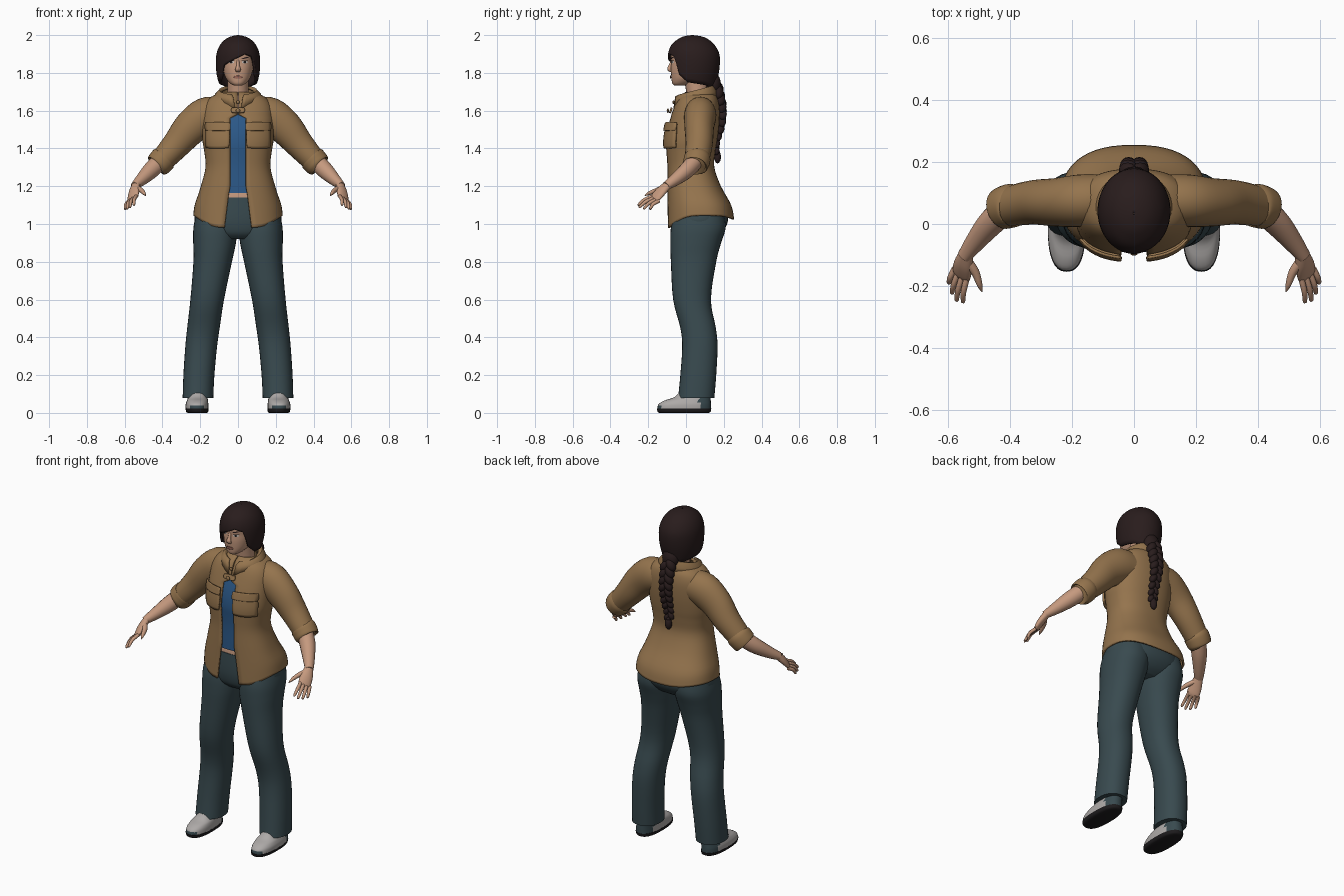
import bpy, bmesh, math
from math import sin, cos, pi, radians
from mathutils import Vector, Matrix, Euler

cube = bpy.data.objects.get("Cube")
if cube:
    bpy.data.objects.remove(cube)


def material(name, *rgb):
    m = bpy.data.materials.new(name)
    m.use_nodes = True
    m.diffuse_color = (*rgb, 1)
    m.node_tree.nodes["Principled BSDF"].inputs["Base Color"].default_value = (*rgb, 1)
    return m


SKIN = material("skin", .56, .32, .21)
TAN = material("tan cloth", .30, .175, .075)
SLATE = material("slate cloth", .040, .068, .078)
BLUE = material("blue cloth", .025, .10, .25)
HAIR = material("dark brown hair", .022, .012, .012)
GREY = material("light grey shoe", .42, .40, .39)
DARK = material("dark sole", .012, .011, .012)
WHITE = material("eye white", .6, .56, .52)
LIP = material("lip", .36, .15, .11)
parts = []


def finish(name, bm, mat, mirror=False, thick=0, side=-1, fix=True):
    """Turn a bmesh into an object with optional thickness and mirroring."""
    if fix:
        bmesh.ops.recalc_face_normals(bm, faces=bm.faces)
    me = bpy.data.meshes.new(name)
    bm.to_mesh(me)
    bm.free()
    me.materials.append(mat)
    ob = bpy.data.objects.new(name, me)
    bpy.context.collection.objects.link(ob)
    if thick:
        s = ob.modifiers.new("thickness", "SOLIDIFY")
        s.thickness, s.offset = thick, side
    if mirror:
        ob.modifiers.new("mirror", "MIRROR").use_mirror_merge = False
    parts.append(ob)
    return ob


def skin_rows(name, rows, mat, wrap=True, caps=True, **kw):
    """Bridge rows of points with quads."""
    bm = bmesh.new()
    vs = [[bm.verts.new(p) for p in row] for row in rows]
    n = len(rows[0])
    for lo, hi in zip(vs, vs[1:]):
        for j in range(n if wrap else n - 1):
            k = (j + 1) % n
            bm.faces.new((lo[j], lo[k], hi[k], hi[j]))
    if wrap and caps:
        bm.faces.new(vs[0][::-1])
        bm.faces.new(vs[-1])
    return finish(name, bm, mat, fix=wrap and caps, **kw)


def spline(pts, n=4):
    """Catmull-Rom interpolation of tuples."""
    ext = [pts[0], *pts, pts[-1]]
    out = []
    for a, b, c, d in zip(ext, ext[1:], ext[2:], ext[3:]):
        for i in range(n):
            t = i / n
            out.append(tuple(q + t * ((r - p) + t * (2 * p - 5 * q + 4 * r - s + t * (3 * (q - r) + s - p))) / 2
                             for p, q, r, s in zip(a, b, c, d)))
    return out + [tuple(pts[-1])]


def at(dense, z):
    """Section of a dense station list at height z."""
    z = min(max(z, dense[0][0]), dense[-1][0])
    for a, b in zip(dense, dense[1:]):
        if z <= b[0]:
            t = (z - a[0]) / (b[0] - a[0])
            return tuple(p + t * (q - p) for p, q in zip(a, b))


def around(st, a, p=2.0):
    """Point on a section (z, centre x, half width, front y, back y); angle 0 is front."""
    z, cx, rx, f, b = st
    power = lambda v: math.copysign(abs(v) ** (2 / p), v)
    return Vector((cx + rx * power(sin(a)), (f + b) / 2 - (b - f) / 2 * power(cos(a)), z))


def loft(name, stations, mat, p=2.2, n=32, **kw):
    rows = [[around(s, 2 * pi * j / n, p) for j in range(n)] for s in spline(stations)]
    return skin_rows(name, rows, mat, **kw)


def sweep(name, pts, mat, ref=(0, 1, 0), n=16, steps=4, **kw):
    """Tube along (x, y, z, depth, width); width lies along ref."""
    dense = spline(pts, steps)
    pos = [Vector(q[:3]) for q in dense]
    rows = []
    for i, q in enumerate(dense):
        d = (pos[min(i + 1, len(pos) - 1)] - pos[max(i - 1, 0)]).normalized()
        w = Vector(ref)
        w = (w - d * w.dot(d)).normalized()
        u = w.cross(d)
        rows.append([pos[i] + u * q[3] * cos(t) + w * q[4] * sin(t) for t in (2 * pi * j / n for j in range(n))])
    return skin_rows(name, rows, mat, **kw)


def patch(name, dense, x, z, a, b, mat, p=2.2, rounding=1.0, tilt=0, off=.003, **kw):
    """Small curved plate lying on the front of a lofted form."""
    n, rows = 8, []
    for j in range(n + 1):
        row = []
        for i in range(n + 1):
            u, v = 2 * i / n - 1, 2 * j / n - 1
            px = x + a * u * math.sqrt(1 - rounding * v * v / 2)
            pz = z + b * v * math.sqrt(1 - rounding * u * u / 2) + tilt * u
            _, cx, rx, f, k = at(dense, pz)
            depth = max(0, 1 - abs((px - cx) / rx) ** p) ** (1 / p)
            row.append(Vector((px, (f + k) / 2 - (k - f) / 2 * depth - off, pz)))
        rows.append(row)
    return skin_rows(name, rows, mat, wrap=False, **kw)


def balls(name, items, mat, **kw):
    bm = bmesh.new()
    for loc, size, rot in items:
        m = Matrix.LocRotScale(Vector(loc), Euler(rot), Vector(size))
        bmesh.ops.create_uvsphere(bm, u_segments=16, v_segments=10, radius=1, matrix=m)
    return finish(name, bm, mat, **kw)


# Jacket body: open at the front, hem dipping to two points
coat = spline([(1.03, 0, .237, -.1, .255), (1.1, 0, .228, -.1, .24), (1.2, 0, .197, -.1, .185),
               (1.3, 0, .172, -.1, .15), (1.38, 0, .178, -.105, .155), (1.44, 0, .188, -.108, .165),
               (1.52, 0, .19, -.095, .175), (1.6, 0, .185, -.07, .178), (1.65, 0, .165, -.05, .172),
               (1.68, 0, .13, -.03, .16), (1.7, 0, .08, 0, .14)])
rows, cols = [], 48
for s in coat:
    z = s[0]
    gap = .003 if z > 1.58 else .042 + .18 * max(0, 1.2 - z)
    start = math.asin((gap / s[2]) ** 1.2)
    row = [around(s, start + (2 * pi - 2 * start) * j / cols, 2.4) for j in range(cols + 1)]
    drop = max(0, 1.15 - z) / .12
    for j, v in enumerate(row):
        c = cos(2 * pi * j / cols)
        v.z += drop * (.015 - .065 * max(0, c) ** 3 - .02 * max(0, -c) ** 3)
    rows.append(row)
skin_rows("jacket_body", rows, TAN, wrap=False, thick=.01)

# Collar, folded over and split at the front
rows = []
for k, (rx, f, b, zf, zb) in enumerate(((.128, -.068, .165, 1.645, 1.665), (.122, -.06, .168, 1.675, 1.70),
                                        (.1, -.04, .155, 1.685, 1.735), (.08, -.02, .135, 1.67, 1.735))):
    row = []
    for j in range(37):
        a = .12 + .1 * k + (2 * pi - .24 - .2 * k) * j / 36
        z = zf + (zb - zf) * (1 - cos(a)) / 2
        if k == 0:
            z -= .04 * max(0, cos(a)) ** 12
        row.append(around((z, 0, rx, f, b), a))
    rows.append(row)
skin_rows("collar", rows, TAN, wrap=False, thick=.012)

# Pockets, flaps and the neck fastening
patch("pockets", coat, .105, 1.46, .062, .06, TAN, 2.4, .3, mirror=True, thick=.012, side=1)
patch("pocket_flaps", coat, .105, 1.515, .066, .022, TAN, 2.4, .2, off=.014, mirror=True, thick=.008, side=1)
patch("neck_tab", coat, 0, 1.6, .036, .014, TAN, 2.4, .5, off=.006, thick=.01, side=1)
balls("neck_buttons", [((0, -.096, 1.6), (.012, .006, .012), (0, 0, 0)),
                       ((0, -.066, 1.645), (.009, .006, .009), (0, 0, 0))], TAN)

# Sleeves with rolled cuffs
sweep("sleeves", [(.1, .08, 1.58, .09, .08), (.17, .075, 1.57, .1, .085), (.25, .07, 1.51, .092, .078),
                  (.32, .07, 1.428, .077, .072), (.385, .06, 1.355, .066, .066), (.422, .052, 1.315, .06, .06)],
      TAN, n=28, mirror=True)
sweep("cuffs", [(.388, .06, 1.352, .062, .062), (.392, .06, 1.348, .07, .07), (.41, .055, 1.328, .07, .07),
                (.426, .048, 1.31, .066, .066), (.429, .047, 1.307, .054, .054)], TAN, n=28, mirror=True)

# Shirt and bare waist
shirt = [(z, 0, rx - .02, f + .016, b - .02) for z, _, rx, f, b in (at(coat, 1.165 + .05 * i) for i in range(10))]
loft("shirt", shirt, BLUE, 2.4)
loft("waist", [(1.08, 0, .19, -.075, .19), (1.14, 0, .18, -.08, .18), (1.2, 0, .16, -.07, .15)], SKIN, 2.4)

# Trousers
loft("trouser_hips", [(.92, 0, .13, -.04, .14), (.95, 0, .19, -.07, .185), (1.0, 0, .228, -.083, .218),
                      (1.06, 0, .225, -.086, .22), (1.14, 0, .19, -.083, .195)], SLATE)
loft("trouser_legs", [(.08, .212, .081, -.042, .15), (.2, .207, .082, -.03, .16), (.35, .195, .084, -.02, .167),
                      (.45, .183, .086, -.03, .158), (.6, .163, .089, -.068, .132), (.8, .134, .102, -.08, .16),
                      (.9, .124, .113, -.083, .186), (.98, .12, .116, -.08, .21), (1.06, .115, .105, -.06, .2)],
     SLATE, mirror=True)

# Shoes: soles, uppers and heel panels
loft("soles", [(0, .215, .05, -.14, .12), (.006, .216, .058, -.15, .13), (.022, .217, .061, -.154, .134)],
     DARK, 2.5, mirror=True)
shoes = loft("shoes", [(.02, .217, .06, -.152, .132), (.045, .217, .06, -.146, .132), (.065, .215, .056, -.115, .131),
                       (.085, .213, .051, -.06, .13), (.13, .212, .045, -.02, .125)], GREY, 2.4, mirror=True)
shoes.data.materials.append(SLATE)
for face in shoes.data.polygons:
    if face.center.y > .07 or (face.center.y < -.125 and face.center.z < .035):
        face.material_index = 1

# Forearms, palms, fingers and thumbs
sweep("forearms", [(.385, .07, 1.36, .045, .045), (.455, .01, 1.29, .045, .043), (.51, -.055, 1.236, .033, .033),
                   (.548, -.105, 1.202, .021, .024)], SKIN, mirror=True)
ACROSS = Vector((.75, .4, -.5))
sweep("palms", [(.54, -.095, 1.208, .02, .024), (.55, -.13, 1.175, .019, .034), (.556, -.16, 1.142, .014, .036),
                (.558, -.172, 1.13, .008, .028)], SKIN, ACROSS, mirror=True)
TIPS = {"index": (.552, -.255, 1.1), "middle": (.573, -.25, 1.088),
        "ring": (.588, -.226, 1.08), "little": (.598, -.193, 1.078)}
for i, (label, tip) in enumerate(TIPS.items()):
    root, end = Vector((.537, -.168, 1.15)).lerp(Vector((.578, -.143, 1.122)), i / 3), Vector(tip)
    mid = root.lerp(end, .5) + Vector((.005, -.006, .005))
    sweep(label + "_fingers", [(*root, .01, .01), (*mid, .0095, .0095), (*root.lerp(end, .93), .007, .007),
                               (*end, .002, .002)], SKIN, ACROSS, n=10, mirror=True)
sweep("thumbs", [(.54, -.115, 1.195, .014, .016), (.512, -.155, 1.178, .013, .014), (.498, -.195, 1.163, .009, .01),
                 (.49, -.218, 1.15, .002, .002)], SKIN, n=12, mirror=True)

# Neck, head and face
sweep("neck", [(0, .07, 1.6, .06, .06), (0, .06, 1.69, .055, .057), (0, .045, 1.8, .056, .06)], SKIN, n=24)
HEAD = [(1.733, 0, .022, -.062, -.01), (1.745, 0, .042, -.073, .03), (1.775, 0, .066, -.077, .08),
        (1.82, 0, .08, -.08, .12), (1.86, 0, .086, -.078, .14), (1.91, 0, .086, -.078, .14), (1.97, 0, .05, -.03, .1)]
loft("head", HEAD, SKIN)
face = spline(HEAD)
sweep("nose", [(0, -.072, 1.868, .007, .007), (0, -.083, 1.838, .009, .009), (0, -.088, 1.82, .011, .015),
               (0, -.078, 1.808, .006, .012)], SKIN, (1, 0, 0), n=12)
patch("eyes", face, .036, 1.857, .016, .0065, WHITE, mirror=True)
patch("irises", face, .036, 1.857, .0065, .0065, DARK, off=.004, mirror=True)
patch("eyelids", face, .036, 1.864, .018, .0025, DARK, off=.005, mirror=True)
patch("eyebrows", face, .038, 1.879, .02, .0035, HAIR, tilt=.004, mirror=True)
patch("lips", face, 0, 1.778, .022, .0075, LIP, thick=.004, side=1)

# Hair cap with a swept fringe: hem height by angle from the front
HEM = [(-180, 1.7), (-120, 1.735), (-75, 1.75), (-55, 1.77), (-42, 1.84), (-10, 1.872), (20, 1.9),
       (42, 1.885), (55, 1.79), (75, 1.75), (120, 1.735), (180, 1.7)]
cap = spline([(1.7, 0, .08, -.05, .15), (1.76, 0, .106, -.085, .165), (1.83, 0, .117, -.094, .178),
              (1.9, 0, .114, -.095, .177), (1.95, 0, .094, -.076, .15), (1.98, 0, .064, -.04, .115),
              (1.994, 0, .034, -.01, .08), (2.0, 0, .003, .03, .036)])
rows = []
for i in range(19):
    row = []
    for j in range(72):
        deg = -180 + 5 * j
        hem = at(HEM, deg)[1]
        row.append(around(at(cap, hem + (2.0 - hem) * sin(pi / 2 * i / 18)), radians(deg)))
    rows.append(row)
skin_rows("hair_cap", rows, HAIR, caps=False, thick=.012)

# Braid: crossing pairs of locks, a tie and a loose tuft
locks = [((0, .145, 1.74), (.05, .04, .06), (0, 0, 0))]
for i in range(9):
    t = i / 8
    r = .031 - .011 * t
    y = .172 + .026 * sin(pi * min(1, t * 1.2)) - .012 * t
    for s in (-1, 1):
        z = 1.715 - .31 * t - (.017 if s > 0 else 0)
        locks.append(((s * r * .65, y, z), (r * .8, r * .85, r * 1.25), (0, s * -.55, 0)))
locks += [((0, .165, 1.385), (.014, .014, .012), (0, 0, 0)), ((0, .167, 1.355), (.02, .018, .034), (0, 0, 0))]
balls("braid", locks, HAIR)

# Smooth shading with sharp edges kept
bpy.ops.object.select_all(action="DESELECT")
for ob in parts:
    ob.select_set(True)
bpy.context.view_layer.objects.active = parts[0]
bpy.ops.object.shade_smooth_by_angle(angle=radians(50))
